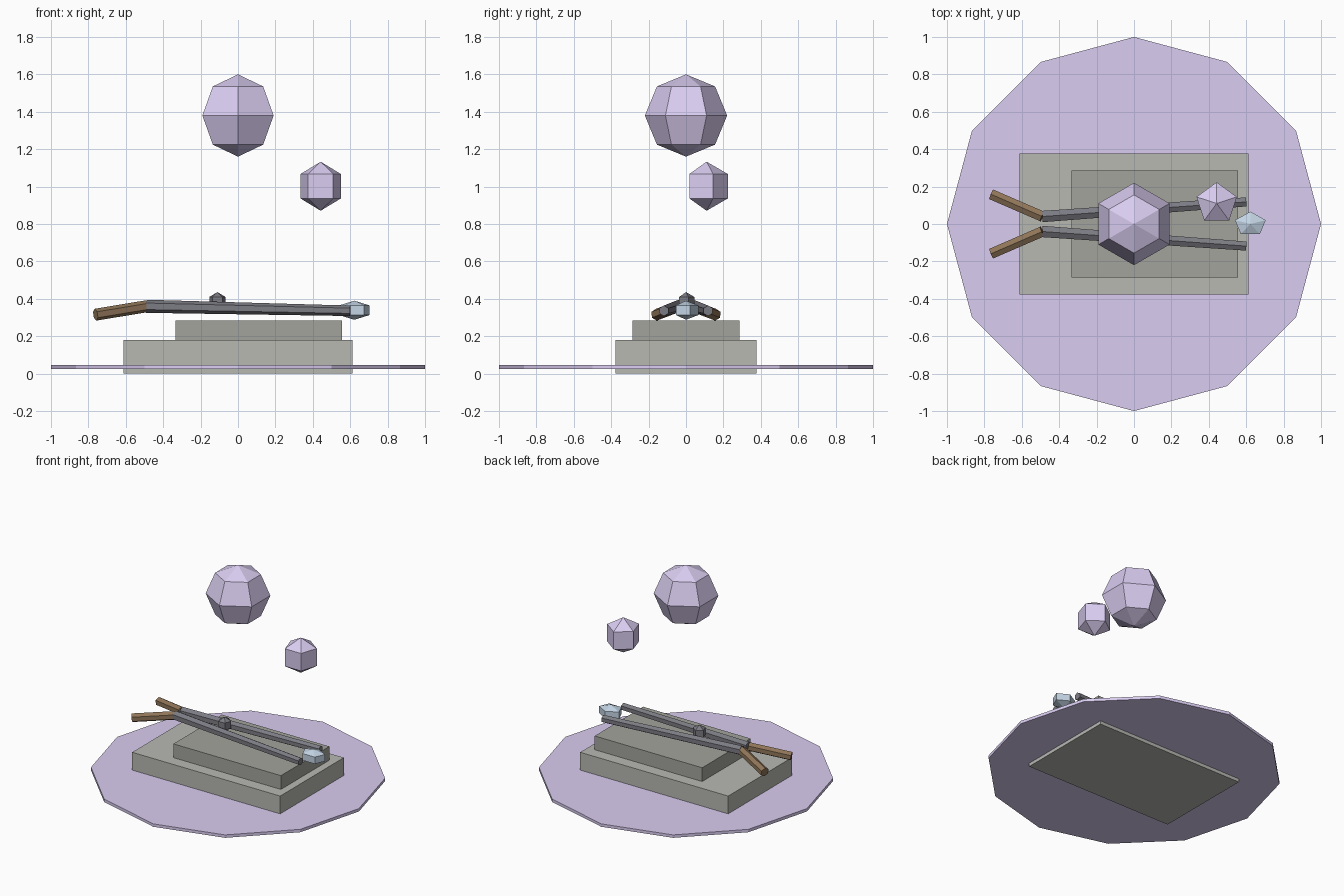
import bpy, bmesh
from math import sin, cos, pi
from mathutils import Vector

if "Cube" in bpy.data.objects:
    bpy.data.objects.remove(bpy.data.objects["Cube"])


def material(name, rgb):
    m = bpy.data.materials.new(name)
    m.diffuse_color = (*rgb, 1)
    m.use_nodes = True
    m.node_tree.nodes["Principled BSDF"].inputs["Base Color"].default_value = m.diffuse_color
    return m


VIOLET = material("violet", (0.70, 0.61, 0.88))
STONE = material("stone", (0.48, 0.48, 0.45))
DARK_STONE = material("dark_stone", (0.37, 0.37, 0.34))
IRON = material("iron", (0.20, 0.20, 0.23))
WOOD = material("wood", (0.28, 0.18, 0.10))
ICE = material("ice", (0.55, 0.66, 0.78))


def add_object(name, loops, mat, bottom=None, top=None):
    """Skin a stack of vertex loops; close each end with a point or a flat cap."""
    bm = bmesh.new()
    rings = [[bm.verts.new(p) for p in loop] for loop in loops]
    n = len(rings[0])
    for a, b in zip(rings, rings[1:]):
        for i in range(n):
            j = (i + 1) % n
            bm.faces.new((a[i], a[j], b[j], b[i]))
    for ring, tip in ((rings[0], bottom), (rings[-1], top)):
        if tip is None:
            bm.faces.new(ring)
        else:
            t = bm.verts.new(tip)
            for i in range(n):
                bm.faces.new((ring[i], ring[(i + 1) % n], t))
    bmesh.ops.recalc_face_normals(bm, faces=bm.faces)
    me = bpy.data.meshes.new(name)
    bm.to_mesh(me)
    bm.free()
    me.materials.append(mat)
    ob = bpy.data.objects.new(name, me)
    bpy.context.collection.objects.link(ob)
    return ob


def ball(name, centre, radii, sides, bands, mat):
    c, (rx, ry, rz) = Vector(centre), radii
    loops = []
    for k in range(1, bands):
        t = pi * k / bands
        loops.append([c + Vector((rx * sin(t) * sin(2 * pi * i / sides),
                                  ry * sin(t) * cos(2 * pi * i / sides),
                                  -rz * cos(t))) for i in range(sides)])
    return add_object(name, loops, mat, c - Vector((0, 0, rz)), c + Vector((0, 0, rz)))


def block(name, x0, x1, y, z0, z1, mat):
    loops = [[(x0, -y, z), (x1, -y, z), (x1, y, z), (x0, y, z)] for z in (z0, z1)]
    return add_object(name, loops, mat)


def rod(name, start, end, r0, r1, mat, sides=6):
    a, b = Vector(start), Vector(end)
    d = (b - a).normalized()
    side = d.cross(Vector((0, 0, 1))).normalized()
    up = side.cross(d)
    loops = [[p + r * (sin(2 * pi * i / sides) * side + cos(2 * pi * i / sides) * up)
              for i in range(sides)] for p, r in ((a, r0), (b, r1))]
    return add_object(name, loops, mat)


# Ground disc and stepped plinth
add_object("ground_disc", [[(sin(pi * i / 6), cos(pi * i / 6), z) for i in range(12)]
                           for z in (0.025, 0.047)], VIOLET)
block("lower_slab", -0.612, 0.612, 0.376, 0.0, 0.18, STONE)
block("upper_slab", -0.334, 0.555, 0.286, 0.18, 0.283, DARK_STONE)

# Pair of tong arms with splayed handles
for s, label in ((-1, "front"), (1, "back")):
    rod(label + "_arm", (-0.49, s * 0.04, 0.36), (0.60, s * 0.118, 0.336), 0.035, 0.028, IRON)
    rod(label + "_handle", (-0.762, s * 0.158, 0.315), (-0.49, s * 0.04, 0.36), 0.032, 0.032, WOOD)
ball("pivot", (-0.11, 0, 0.383), (0.053, 0.053, 0.053), 5, 3, IRON)

# Held crystal and floating orbs
ball("held_crystal", (0.622, 0, 0.339), (0.100, 0.077, 0.051), 5, 3, ICE)
ball("large_orb", (0, 0, 1.38), (0.22, 0.22, 0.22), 6, 4, VIOLET)
ball("small_orb", (0.442, 0.11, 1.002), (0.131, 0.131, 0.131), 5, 3, VIOLET)
